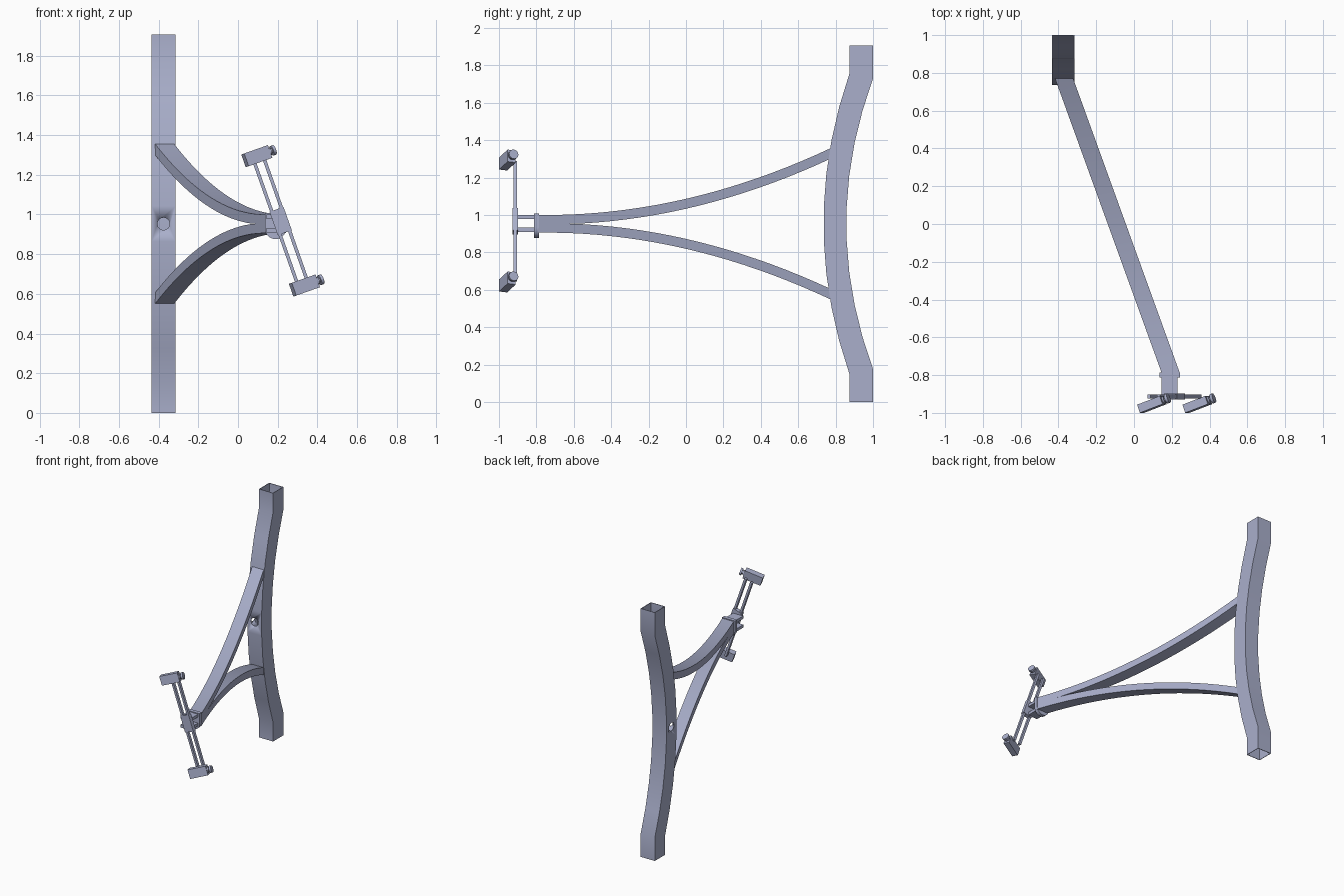
import bpy, bmesh, math
from mathutils import Matrix, Vector

if "Cube" in bpy.data.objects:
    bpy.data.objects.remove(bpy.data.objects["Cube"], do_unlink=True)

mat = bpy.data.materials.new("lavender_grey")
mat.use_nodes = True
COL = (0.40, 0.43, 0.60, 1)
mat.diffuse_color = COL
mat.node_tree.nodes["Principled BSDF"].inputs["Base Color"].default_value = COL

MID = 0.953       # height of the symmetry plane
POST_X = -0.375


def finish(name, bm, smooth=True):
    bmesh.ops.recalc_face_normals(bm, faces=bm.faces)
    me = bpy.data.meshes.new(name)
    bm.to_mesh(me)
    bm.free()
    me.materials.append(mat)
    ob = bpy.data.objects.new(name, me)
    bpy.context.collection.objects.link(ob)
    bpy.ops.object.select_all(action='DESELECT')
    ob.select_set(True)
    bpy.context.view_layer.objects.active = ob
    if smooth:
        bpy.ops.object.shade_smooth_by_angle(angle=math.radians(25))
    return ob


def box(name, size, matrix):
    bm = bmesh.new()
    bmesh.ops.create_cube(bm, size=1, matrix=matrix @ Matrix.Diagonal((*size, 1)))
    return finish(name, bm, False)


def cylinder(name, r, p, q, seg=24):
    p, q = Vector(p), Vector(q)
    m = Matrix.Translation((p + q) / 2) @ (q - p).to_track_quat('Z', 'Y').to_matrix().to_4x4()
    bm = bmesh.new()
    bmesh.ops.create_cone(bm, cap_ends=True, segments=seg, radius1=r, radius2=r,
                          depth=(q - p).length, matrix=m)
    return finish(name, bm)


def bridge(bm, a, b):
    n = len(a)
    for i in range(n):
        bm.faces.new((a[i], a[(i + 1) % n], b[(i + 1) % n], b[i]))


# Bowed hollow post: rings of (front y, front z, back y, back z)
SEG = 9
rings = [(0.875, 0, 1.0, 0)]
for i in range(SEG + 1):
    t = 2 * i / SEG - 1
    rings.append((0.735 + 0.14 * t * t, MID + 0.807 * t, 0.857 + 0.143 * t * t, MID + 0.777 * t))
rings.append((0.875, 1.906, 1.0, 1.906))

bm = bmesh.new()
shells = []
for wall in (0, 0.004):
    h = 0.06 - wall
    shells.append([[bm.verts.new(c) for c in (
        (POST_X - h, yf + wall, zf), (POST_X + h, yf + wall, zf),
        (POST_X + h, yb - wall, zb), (POST_X - h, yb - wall, zb))]
        for yf, zf, yb, zb in rings])
for shell in shells:
    for a, b in zip(shell, shell[1:]):
        bridge(bm, a, b)
for end in (0, -1):
    bridge(bm, shells[0][end], shells[1][end])
post = finish("post", bm)

# Cable holes in the front and the outer side wall of the post
for p, q in (((POST_X, 0.69, MID), (POST_X, 0.79, MID)),
             ((-0.48, 0.797, MID), (-0.39, 0.797, MID))):
    cutter = cylinder("hole_cutter", 0.031, p, q)
    cutter.hide_render = True
    mod = post.modifiers.new("hole", 'BOOLEAN')
    mod.operation, mod.solver, mod.object = 'DIFFERENCE', 'EXACT', cutter
    bpy.context.view_layer.objects.active = post
    bpy.ops.object.modifier_apply(modifier=mod.name)
    bpy.data.objects.remove(cutter, do_unlink=True)

# Two curved arms that merge toward the head, mirrored about the middle
for name, s in (("upper_arm", 1), ("lower_arm", -1)):
    bm = bmesh.new()
    prev = None
    N = 20
    for i in range(N + 1):
        y = 0.77 - 1.56 * i / N
        x = -0.37 + 0.565 * i / N
        top = 0.047 + 0.154 * (y + 0.75) ** 2
        low = max(0.0, top - 0.05 - 0.006 * (1 - i / N))
        sec = [bm.verts.new((x + dx, y, MID + s * dz)) for dx, dz in
               ((-0.048, low), (0.048, low), (0.048, top), (-0.048, top))]
        if prev:
            bridge(bm, prev, sec)
        else:
            bm.faces.new(sec)
        prev = sec
    bm.faces.new(prev)
    finish(name, bm)

# Flange at the arm tip, rounded at the bottom
bm = bmesh.new()
outline = [(0.054, 1.007), (-0.054, 1.007)]
outline += [(0.054 * math.cos(a), 0.93 + 0.054 * math.sin(a))
            for a in (math.pi * (1 + k / 14) for k in range(15))]
front, back = ([bm.verts.new((0.189 + x, y, z)) for x, z in outline] for y in (-0.813, -0.785))
bridge(bm, front, back)
bm.faces.new(front)
bm.faces.new(back)
finish("flange", bm)

# Forked bracket between the flange and the rails
for name, z in (("bracket_top", 0.989), ("bracket_bottom", 0.921)):
    box(name, (0.085, 0.09, 0.022), Matrix.Translation((0.187, -0.858, z)))

# Tilted head: local x across the rails, local z along them
TILT = Matrix.Rotation(math.radians(-19.5), 4, 'Y')
HEAD = Matrix.Translation((0.215, -0.913, 0.967)) @ TILT
box("slider_plate", (0.075, 0.03, 0.125), HEAD)
for name, x in (("rail_right", 0.026), ("rail_left", -0.026)):
    box(name, (0.017, 0.02, 0.66), HEAD @ Matrix.Translation((x, 0, 0)))

# Clamp blocks with thumb knobs, turned about the rail direction
for name, pos in (("upper", (0.095, -0.955, 1.294)), ("lower", (0.335, -0.955, 0.642))):
    m = Matrix.Translation(pos) @ TILT @ Matrix.Rotation(math.radians(20), 4, 'Z')
    box(name + "_clamp", (0.135, 0.046, 0.068), m)
    for part, r, a, b in (("_knob_stem", 0.012, 0.06, 0.088),
                          ("_knob_collar", 0.02, 0.068, 0.077),
                          ("_knob", 0.026, 0.085, 0.1)):
        cylinder(name + part, r, m @ Vector((a, 0, 0)), m @ Vector((b, 0, 0)))
